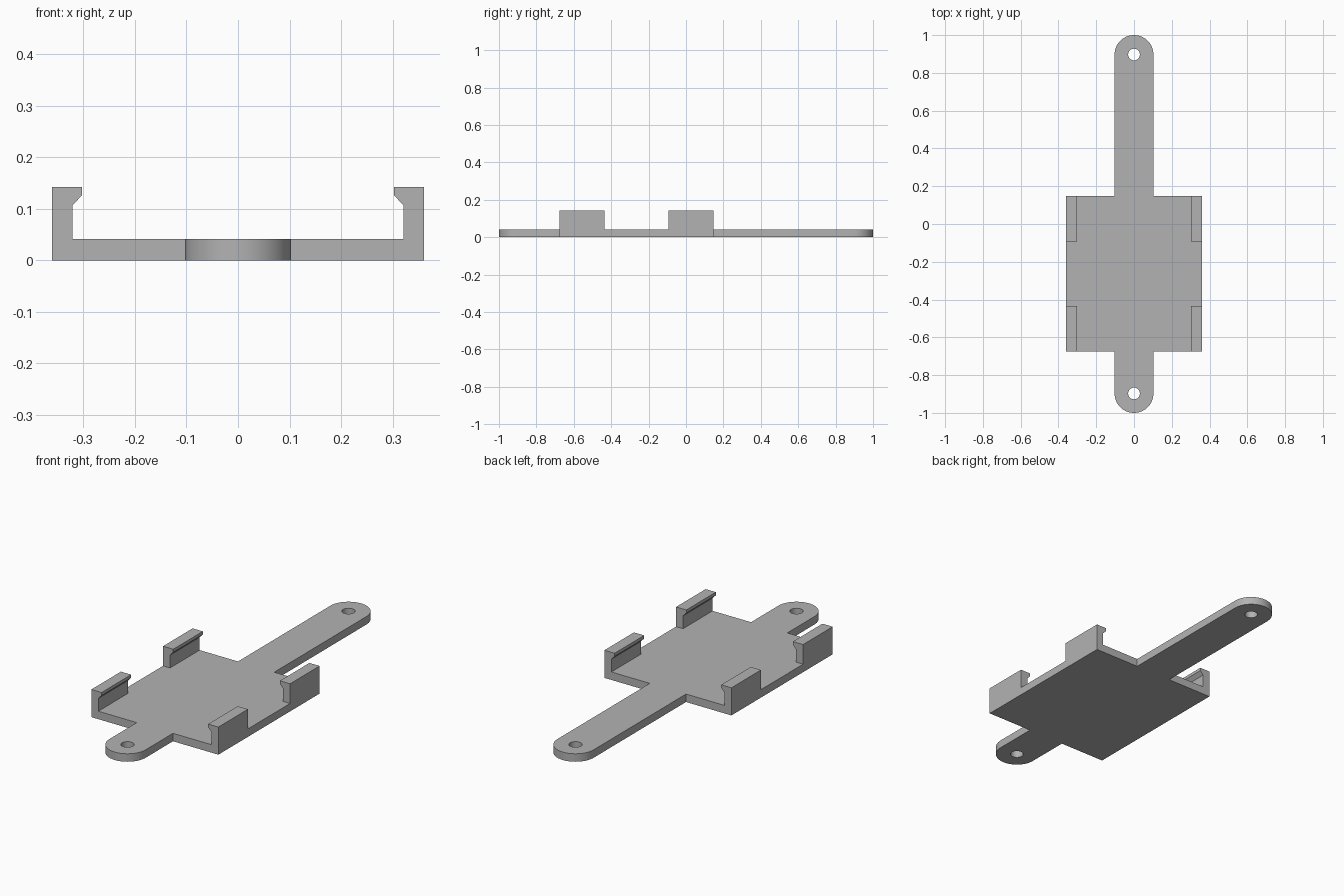
import bpy
import bmesh
from math import pi, sin, cos, radians
from mathutils import Matrix

cube = bpy.data.objects.get("Cube")
if cube:
    bpy.data.objects.remove(cube, do_unlink=True)

GREY = (0.45, 0.45, 0.45, 1)
grey = bpy.data.materials.new("grey plastic")
grey.use_nodes = True
grey.diffuse_color = GREY
grey.node_tree.nodes["Principled BSDF"].inputs["Base Color"].default_value = GREY

THICK = 0.041                  # plate thickness
HALF_W = 0.361                 # half width of the tray
FRONT, BACK = -0.675, 0.147    # tray ends
TAB_R = 0.103                  # half width of the tabs
HOLE_Y, HOLE_R = 0.897, 0.031


def extrude_outline(name, points, direction):
    """Make a solid by sweeping a closed outline along a vector."""
    bm = bmesh.new()
    face = bm.faces.new([bm.verts.new(p) for p in points])
    swept = bmesh.ops.extrude_face_region(bm, geom=[face])["geom"]
    verts = [g for g in swept if isinstance(g, bmesh.types.BMVert)]
    bmesh.ops.translate(bm, verts=verts, vec=direction)
    bmesh.ops.recalc_face_normals(bm, faces=bm.faces)
    mesh = bpy.data.meshes.new(name)
    bm.to_mesh(mesh)
    bm.free()
    mesh.materials.append(grey)
    obj = bpy.data.objects.new(name, mesh)
    bpy.context.collection.objects.link(obj)
    return obj


def tab_end(side, steps=32):
    """Half circle at the tip of a tab, counter-clockwise."""
    start = 0 if side > 0 else pi
    angles = [start + pi * i / steps for i in range(steps + 1)]
    return [(TAB_R * cos(a), side * HOLE_Y + TAB_R * sin(a), 0) for a in angles]


# Base plate: rectangular tray with a long back tab and a short front tab
outline = (
    [(HALF_W, FRONT, 0), (HALF_W, BACK, 0), (TAB_R, BACK, 0)]
    + tab_end(1)
    + [(-TAB_R, BACK, 0), (-HALF_W, BACK, 0), (-HALF_W, FRONT, 0), (-TAB_R, FRONT, 0)]
    + tab_end(-1)
    + [(TAB_R, FRONT, 0)]
)
plate = extrude_outline("base_plate", outline, (0, 0, THICK))

# Screw holes through both tabs
bm = bmesh.new()
for side in (-1, 1):
    bmesh.ops.create_cone(bm, cap_ends=True, segments=32, radius1=HOLE_R, radius2=HOLE_R,
                          depth=0.2, matrix=Matrix.Translation((0, side * HOLE_Y, 0)))
cut_mesh = bpy.data.meshes.new("hole_cutter")
bm.to_mesh(cut_mesh)
bm.free()
cut_mesh.materials.append(grey)
cutter = bpy.data.objects.new("hole_cutter", cut_mesh)
bpy.context.collection.objects.link(cutter)
cutter.hide_render = True
cutter.hide_set(True)
cut = plate.modifiers.new("screw_holes", 'BOOLEAN')
cut.operation = 'DIFFERENCE'
cut.solver = 'EXACT'
cut.object = cutter
bpy.context.view_layer.objects.active = plate
plate.select_set(True)
bpy.ops.object.modifier_apply(modifier=cut.name)
bpy.data.objects.remove(cutter, do_unlink=True)
bpy.ops.object.shade_smooth_by_angle(angle=radians(30))

# Corner clips: upright walls with an inward hooked lip
hook = [(HALF_W, THICK), (HALF_W, 0.142), (0.303, 0.142), (0.303, 0.126),
        (0.321, 0.107), (0.321, THICK)]
CLIP = 0.24
for end, y in (("front", FRONT), ("back", BACK - CLIP)):
    for hand, side in (("left", 1), ("right", -1)):
        profile = [(side * x, y, z) for x, z in hook]
        extrude_outline(f"{end}_{hand}_clip", profile, (0, CLIP, 0))
